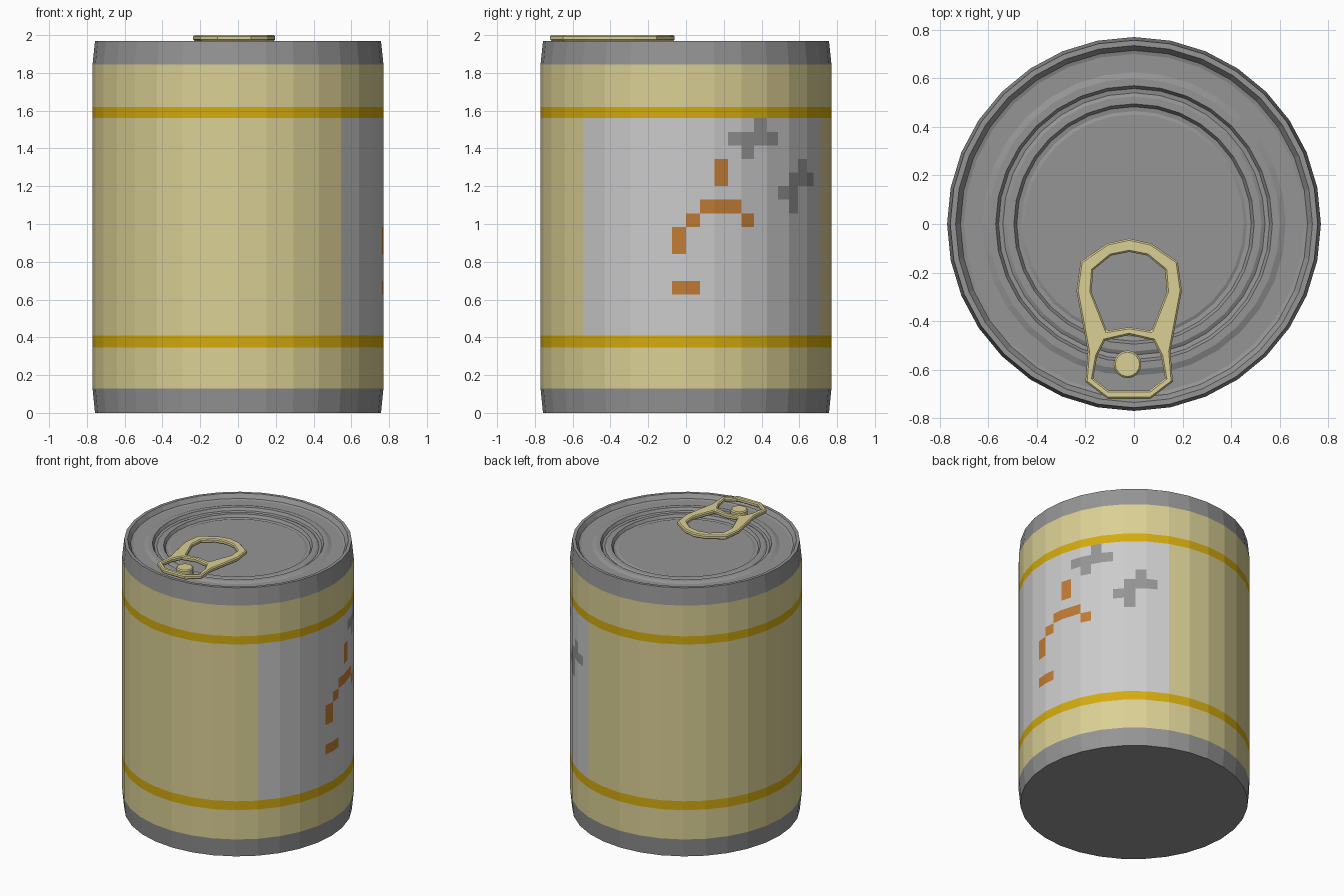
import bpy, bmesh
from math import sin, cos, tau
from mathutils import Vector

if "Cube" in bpy.data.objects:
    bpy.data.objects.remove(bpy.data.objects["Cube"])

SIDES, R = 32, 0.77


def material(name, rgb):
    m = bpy.data.materials.new(name)
    m.diffuse_color = (*rgb, 1)
    m.use_nodes = True
    m.node_tree.nodes["Principled BSDF"].inputs["Base Color"].default_value = m.diffuse_color
    return m


METAL = material("metal_grey", (0.30, 0.30, 0.30))
CREAM = material("cream", (0.70, 0.63, 0.30))
GOLD = material("gold", (0.66, 0.41, 0.005))
PALE = material("pale_grey", (0.62, 0.62, 0.62))
RUST = material("rust", (0.54, 0.20, 0.035))


def finish(name, bm, mats):
    me = bpy.data.meshes.new(name)
    bm.to_mesh(me)
    bm.free()
    for m in mats:
        me.materials.append(m)
    ob = bpy.data.objects.new(name, me)
    bpy.context.collection.objects.link(ob)
    return ob


def lathe(name, profile, mats, sides=SIDES, centre=(0, 0), cap_start=False,
          cap_end=False, slots=None, skip=lambda band, i: False):
    """Turn an (r, z) profile about z; slots gives one material per band."""
    bm = bmesh.new()
    rings = [[bm.verts.new((centre[0] + r * cos(tau * i / sides),
                            centre[1] + r * sin(tau * i / sides), z))
              for i in range(sides)] for r, z in profile]
    for b, (lo, hi) in enumerate(zip(rings, rings[1:])):
        for i in range(sides):
            if skip(b, i):
                continue
            j = (i + 1) % sides
            f = bm.faces.new((lo[i], lo[j], hi[j], hi[i]))
            f.material_index = slots[b] if slots else 0
    if cap_start:
        bm.faces.new(rings[0][::-1])
    if cap_end:
        bm.faces.new(rings[-1])
    return finish(name, bm, mats)


# Metal ends: plain tapered base and a lid with recessed, beaded rings
lathe("base", [(0.757, 0), (R, 0.13)], [METAL], cap_start=True)
lathe("lid", [(R, 1.845), (0.757, 1.97), (0.735, 1.97), (0.715, 1.94),
              (0.70, 1.935), (0.625, 1.935), (0.60, 1.945), (0.57, 1.945),
              (0.558, 1.925), (0.54, 1.922), (0.525, 1.93), (0.495, 1.93),
              (0.483, 1.91), (0.465, 1.907), (0.452, 1.912)],
      [METAL], cap_end=True)

# Wrapper with two gold bands and an opening for the label panel
LOW, HIGH = 0.41, 1.56
lathe("wrapper", [(R, z) for z in (0.13, 0.345, LOW, HIGH, 1.62, 1.845)],
      [CREAM, GOLD], slots=[0, 1, 0, 1, 0],
      skip=lambda b, i: b == 2 and (i >= 28 or i < 6))

# Label panel: two columns per can side, sixteen rows, coloured flecks
ROWS = 16
rust = {(2, 3), (2, 4), (1, 6), (2, 6), (3, 6), (0, 7), (4, 7),
        (-1, 8), (-1, 9), (-1, 12), (0, 12)}
grey = {(5, 0), (3, 1), (4, 1), (5, 1), (6, 1), (4, 2),
        (9, 3), (8, 4), (9, 4), (10, 4), (7, 5), (8, 5), (8, 6)}


def rim_point(k):
    def corner(n):
        return Vector((R * cos(tau * n / SIDES), R * sin(tau * n / SIDES), 0))
    return (corner(k // 2) + corner((k + 1) // 2)) / 2


bm = bmesh.new()
grid = {(c, r): bm.verts.new(rim_point(c) + Vector((0, 0, HIGH - (HIGH - LOW) * r / ROWS)))
        for c in range(-8, 13) for r in range(ROWS + 1)}
for c in range(-8, 12):
    for r in range(ROWS):
        f = bm.faces.new((grid[c, r + 1], grid[c + 1, r + 1], grid[c + 1, r], grid[c, r]))
        f.material_index = 1 if (c, r) in rust else 2 if (c, r) in grey else 0
finish("label_panel", bm, [PALE, RUST, METAL])

# Pull tab: mirrored half outlines, outer edge plus two holes
CX = -0.02
outer = [(0, -0.06), (0.09, -0.08), (0.2, -0.155), (0.217, -0.275),
         (0.17, -0.525), (0.18, -0.65), (0.088, -0.72)]
finger_hole = [(0, -0.115), (0.075, -0.13), (0.148, -0.19), (0.155, -0.28),
               (0.092, -0.44), (0, -0.425)]
rivet_hole = [(0, -0.457), (0.10, -0.48), (0.132, -0.545), (0.148, -0.635),
              (0.085, -0.685)]
bm = bmesh.new()
for half in (outer, finger_hole, rivet_hole):
    loop = half + [(-x, y) for x, y in reversed(half) if x > 0]
    vs = [bm.verts.new((CX + x, y, 2.0)) for x, y in loop]
    for a, b in zip(vs, vs[1:] + vs[:1]):
        bm.edges.new((a, b))
bmesh.ops.triangle_fill(bm, use_beauty=True, edges=bm.edges[:], normal=(0, 0, 1))
for f in bm.faces:
    f.normal_update()
    if f.normal.z < 0:
        f.normal_flip()
tab = finish("pull_tab", bm, [CREAM])
solid = tab.modifiers.new("thickness", 'SOLIDIFY')
solid.thickness, solid.offset = 0.03, -1
bev = tab.modifiers.new("edge", 'BEVEL')
bev.width, bev.segments, bev.limit_method, bev.angle_limit = 0.007, 1, 'ANGLE', 1.25

# Rivet holding the tab
lathe("rivet", [(0.057, 1.93), (0.057, 1.978), (0.05, 1.985)], [CREAM],
      sides=16, centre=(-0.027, -0.578), cap_end=True)
